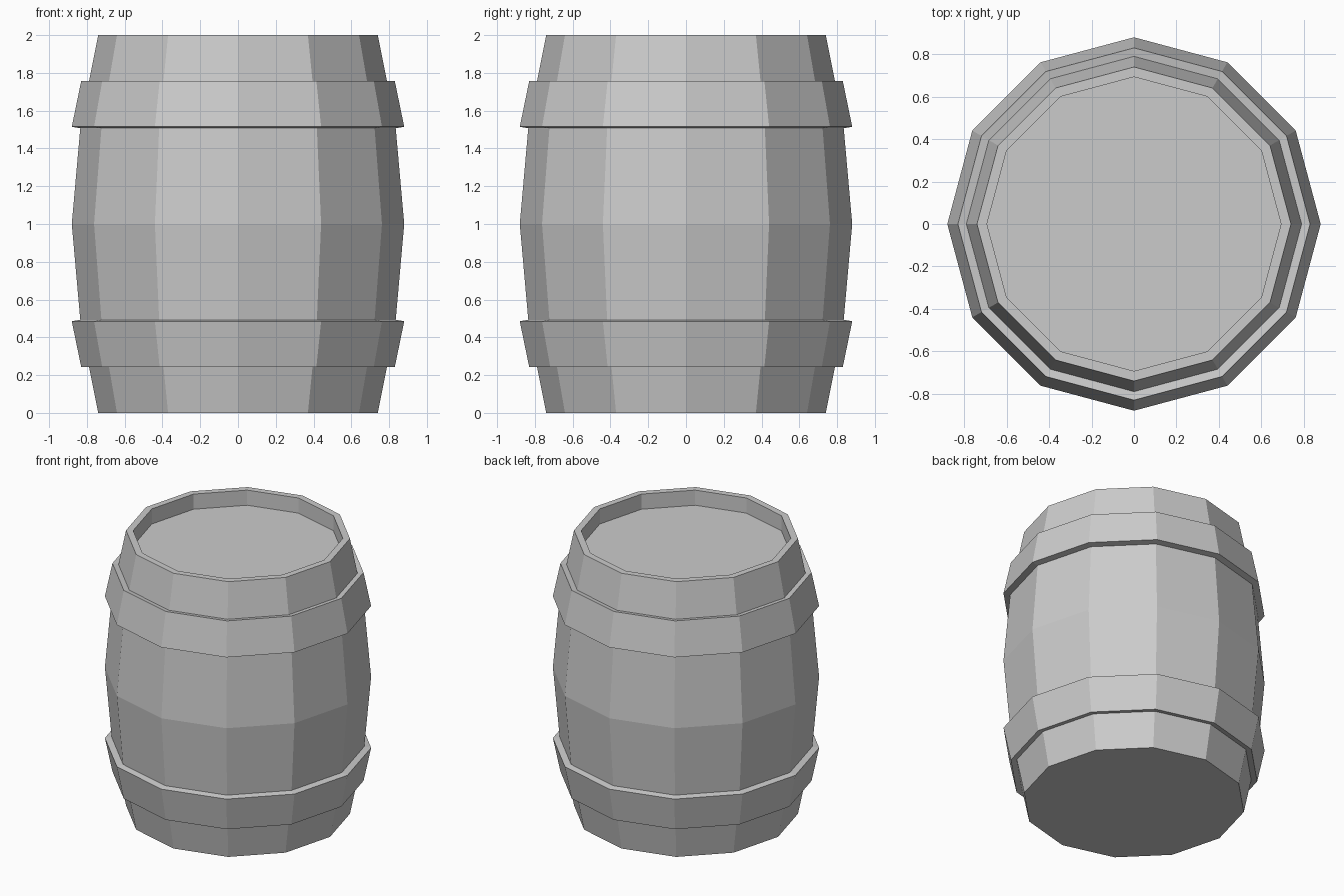
import bpy, bmesh
from math import cos, sin, pi

if "Cube" in bpy.data.objects:
    bpy.data.objects.remove(bpy.data.objects["Cube"])

SIDES = 12
HEIGHT = 2.0

# lower half of the outer wall (radius, z): stave, hoop stepped outwards, stave
lower = [(0.74, 0.0), (0.79, 0.25), (0.83, 0.243), (0.88, 0.485), (0.835, 0.493)]
upper = [(r, HEIGHT - z) for r, z in reversed(lower)]

# full profile: belly in the middle, rim and recessed lid at the top
profile = lower + [(0.88, 1.0)] + upper + [(0.693, HEIGHT), (0.693, HEIGHT - 0.11)]


def lathe(name, points, sides):
    """Spin a profile around z and cap both ends with flat discs."""
    bm = bmesh.new()
    rings = [[bm.verts.new((r * cos(2 * pi * i / sides), r * sin(2 * pi * i / sides), z))
              for i in range(sides)] for r, z in points]
    for a, b in zip(rings, rings[1:]):
        for i in range(sides):
            j = (i + 1) % sides
            bm.faces.new((a[i], a[j], b[j], b[i]))
    bm.faces.new(rings[0][::-1])
    bm.faces.new(rings[-1])
    bmesh.ops.recalc_face_normals(bm, faces=bm.faces)
    mesh = bpy.data.meshes.new(name)
    bm.to_mesh(mesh)
    bm.free()
    obj = bpy.data.objects.new(name, mesh)
    bpy.context.collection.objects.link(obj)
    return obj


# barrel with its two hoops
lathe("barrel", profile, SIDES)
